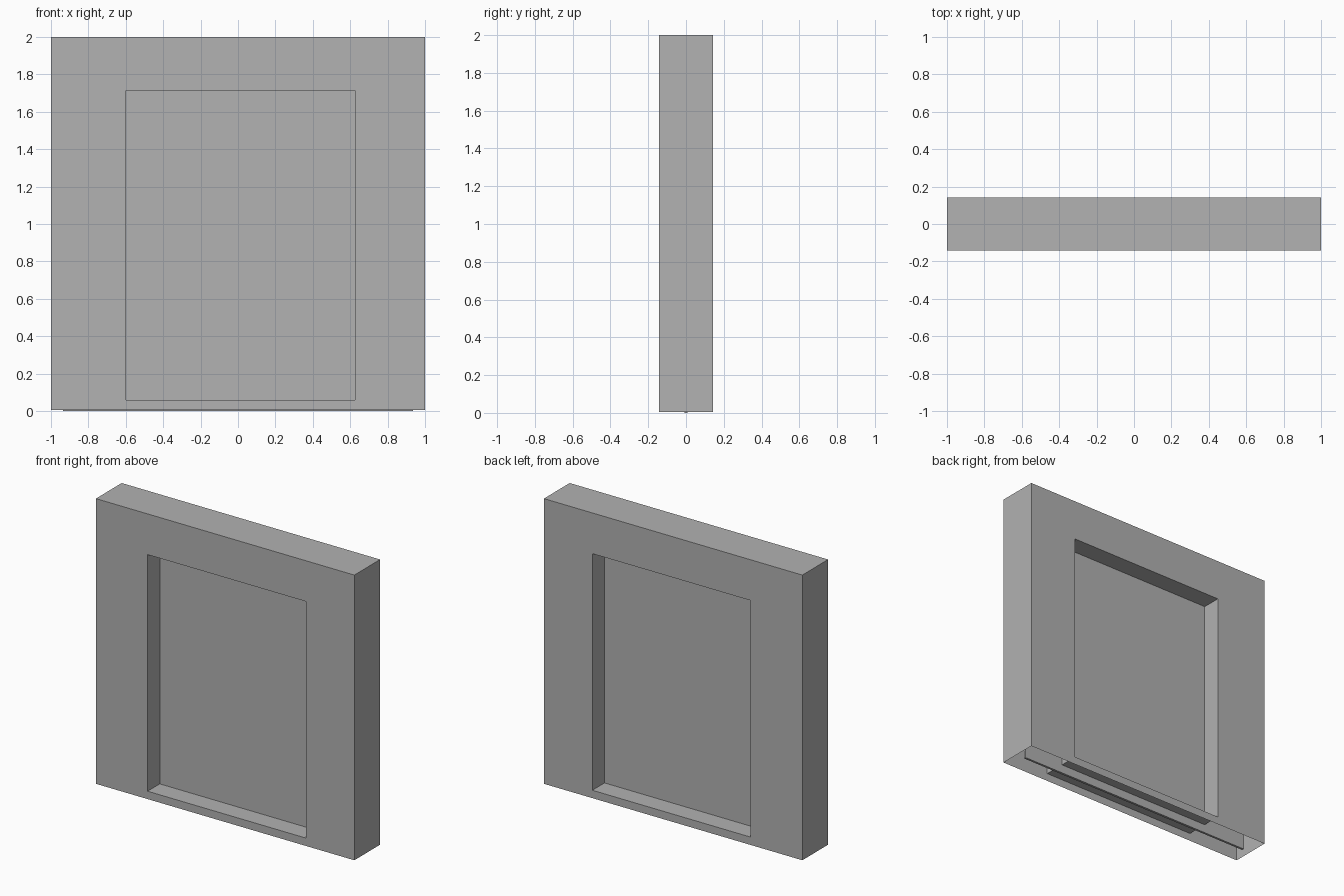
import bpy
import bmesh
from mathutils import Matrix, Vector

old = bpy.data.objects.get("Cube")
if old:
    bpy.data.objects.remove(old, do_unlink=True)

WIDTH, DEPTH, HEIGHT = 2.0, 0.285, 2.0
WALL_BOTTOM = 0.005
PANEL_HALF = 0.008                  # half thickness of the middle panel
OPEN_X = (-0.6, 0.625)              # opening, side to side
OPEN_Z = (0.06, 1.715)              # opening, bottom to top

grey = bpy.data.materials.new("plain grey")
grey.use_nodes = True
colour = (0.445, 0.445, 0.445, 1)
grey.diffuse_color = colour
grey.node_tree.nodes["Principled BSDF"].inputs["Base Color"].default_value = colour


def box(bm, low, high):
    low, high = Vector(low), Vector(high)
    place = Matrix.Translation((low + high) / 2) @ Matrix.Diagonal((*(high - low), 1))
    bmesh.ops.create_cube(bm, size=1, matrix=place)
    bm.normal_update()


def finish(bm, name):
    mesh = bpy.data.meshes.new(name)
    bm.to_mesh(mesh)
    bm.free()
    mesh.materials.append(grey)
    obj = bpy.data.objects.new(name, mesh)
    bpy.context.scene.collection.objects.link(obj)
    return obj


# Hollow wall, open underneath, with an opening sunk into front and back
bm = bmesh.new()
box(bm, (-WIDTH / 2, -DEPTH / 2, WALL_BOTTOM), (WIDTH / 2, DEPTH / 2, HEIGHT))
underside = [f for f in bm.faces if f.normal.z < -0.5]
bmesh.ops.delete(bm, geom=underside, context='FACES_ONLY')
for face in [f for f in bm.faces if abs(f.normal.y) > 0.5]:
    side = 1 if face.normal.y > 0 else -1
    bmesh.ops.inset_individual(bm, faces=[face], thickness=0.1)
    for v in face.verts:
        v.co.x = OPEN_X[v.co.x > 0]
        v.co.z = OPEN_Z[v.co.z > HEIGHT / 2]
    sunk = bmesh.ops.extrude_discrete_faces(bm, faces=[face])["faces"][0]
    for v in sunk.verts:
        v.co.y = side * PANEL_HALF
    bmesh.ops.delete(bm, geom=[sunk], context='FACES_ONLY')
finish(bm, "hollow_wall")

# Thin panel that closes the opening halfway through the wall
bm = bmesh.new()
box(bm, (-0.936, -PANEL_HALF, 0), (0.936, PANEL_HALF, 1.94))
finish(bm, "middle_panel")
